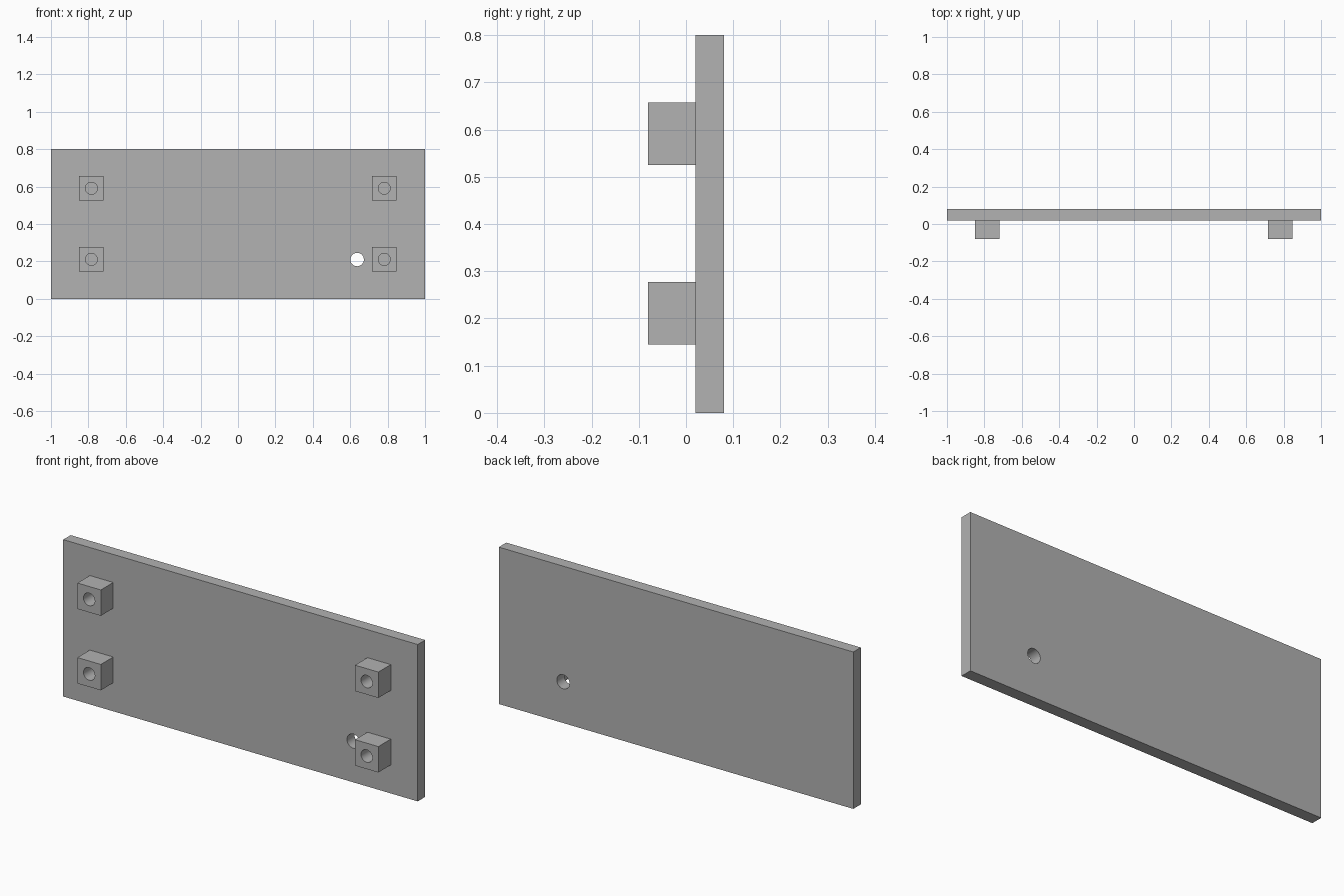
import bpy
import math

default = bpy.data.objects.get("Cube")
if default:
    bpy.data.objects.remove(default, do_unlink=True)

grey = bpy.data.materials.new("plain grey")
grey.use_nodes = True
grey.diffuse_color = (0.445, 0.445, 0.445, 1)
grey.node_tree.nodes["Principled BSDF"].inputs["Base Color"].default_value = grey.diffuse_color

FACE_Y = 0.02    # front face of the plate
BACK_Y = 0.08    # back face of the plate
POST_Y = -0.08   # front face of the posts


def box(name, x, z, width, height, y0, y1):
    bpy.ops.mesh.primitive_cube_add(size=1, location=(x, (y0 + y1) / 2, z))
    obj = bpy.context.object
    obj.name = name
    obj.scale = (width, y1 - y0, height)
    bpy.ops.object.transform_apply(location=False, rotation=False, scale=True)
    obj.data.materials.append(grey)
    return obj


def drill(obj, x, z, radius):
    """Cut a round hole through obj along y."""
    bpy.ops.mesh.primitive_cylinder_add(vertices=48, radius=radius, depth=1,
                                        location=(x, 0, z),
                                        rotation=(math.pi / 2, 0, 0))
    cutter = bpy.context.object
    cutter.hide_render = True
    cutter.data.materials.append(grey)
    mod = obj.modifiers.new("hole", "BOOLEAN")
    mod.operation = "DIFFERENCE"
    mod.solver = "EXACT"
    mod.object = cutter
    bpy.ops.object.select_all(action="DESELECT")
    bpy.context.view_layer.objects.active = obj
    obj.select_set(True)
    bpy.ops.object.modifier_apply(modifier=mod.name)
    bpy.data.objects.remove(cutter, do_unlink=True)
    bpy.ops.object.shade_smooth_by_angle(angle=math.radians(30))


# Plate with one through hole
plate = box("plate", 0, 0.4, 2, 0.8, FACE_Y, BACK_Y)
drill(plate, 0.637, 0.21, 0.036)

# Four square posts, each bored down to the plate
for side, x in (("right", -0.784), ("left", 0.782)):
    for level, z in (("lower", 0.211), ("upper", 0.591)):
        post = box(f"{level}_{side}_post", x, z, 0.132, 0.132, POST_Y, FACE_Y)
        drill(post, x, z, 0.032)
